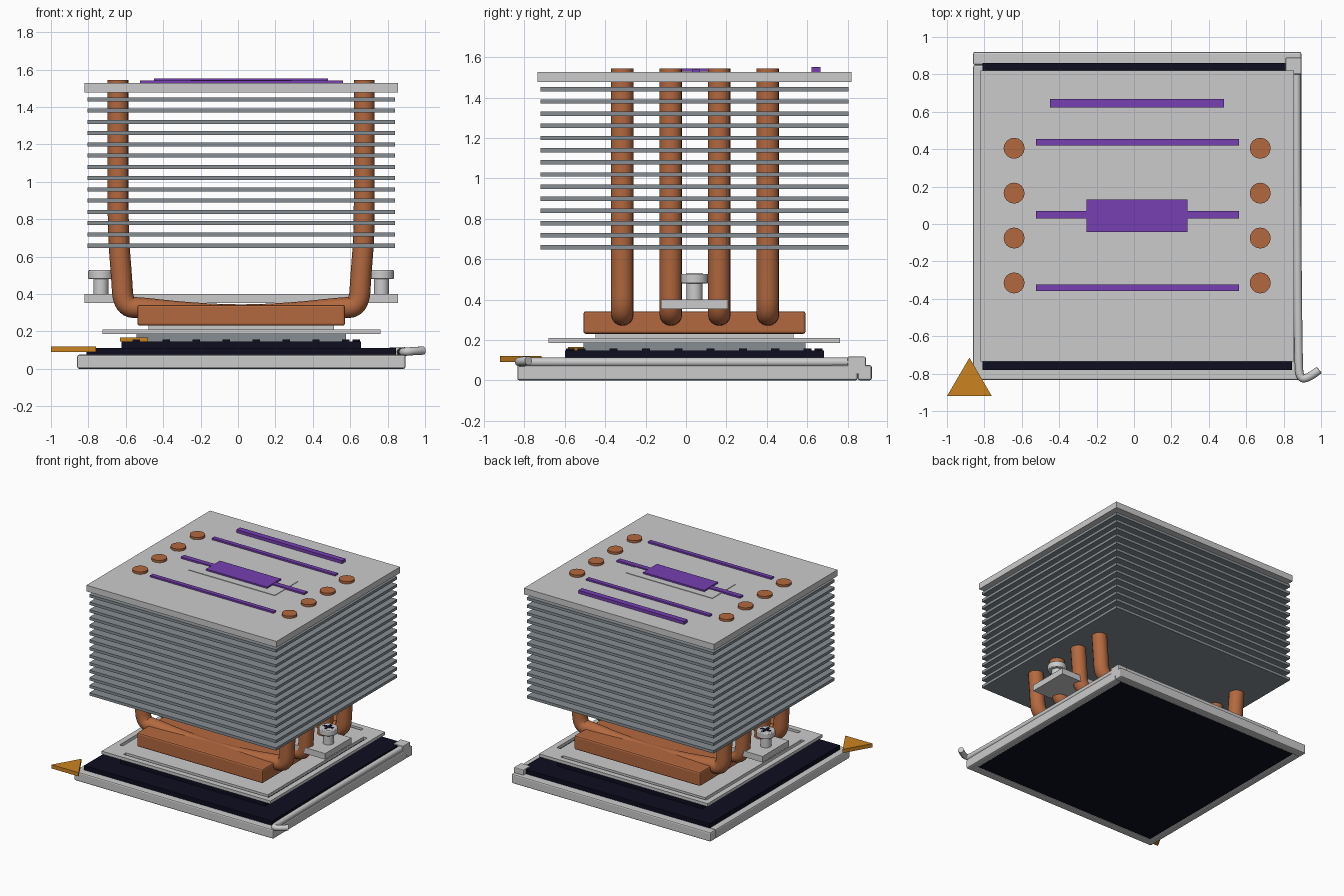
import bpy, bmesh, math

old = bpy.data.objects.get("Cube")
if old:
    bpy.data.objects.remove(old, do_unlink=True)

CX, CY = 0.017, 0.042      # centre of the cooler stack


def material(name, rgb, rough=0.5):
    m = bpy.data.materials.new(name)
    m.use_nodes = True
    m.diffuse_color = (*rgb, 1)
    bsdf = m.node_tree.nodes["Principled BSDF"]
    bsdf.inputs["Base Color"].default_value = (*rgb, 1)
    bsdf.inputs["Roughness"].default_value = rough
    return m


SILVER = material("light silver", (0.60, 0.60, 0.60))
STEEL = material("blue grey steel", (0.24, 0.27, 0.29))
COPPER = material("copper", (0.45, 0.14, 0.05))
PURPLE = material("purple", (0.18, 0.05, 0.44))
GOLD = material("gold", (0.60, 0.23, 0.015))
DARK = material("midnight black", (0.004, 0.004, 0.014))


def finish(name, bm, mat, bevel=0, smooth=False):
    mesh = bpy.data.meshes.new(name)
    bmesh.ops.recalc_face_normals(bm, faces=bm.faces)
    bm.to_mesh(mesh)
    bm.free()
    mesh.materials.append(mat)
    ob = bpy.data.objects.new(name, mesh)
    bpy.context.collection.objects.link(ob)
    if bevel:
        mod = ob.modifiers.new("soft edges", 'BEVEL')
        mod.width, mod.segments = bevel, 2
    if smooth:
        bpy.ops.object.select_all(action='DESELECT')
        ob.select_set(True)
        bpy.context.view_layer.objects.active = ob
        bpy.ops.object.shade_smooth_by_angle(angle=math.radians(40))
    return ob


def prism(name, outline, z0, z1, mat, bevel=0):
    """Extrude a flat outline from z0 up to z1."""
    bm = bmesh.new()
    face = bm.faces.new([bm.verts.new((x, y, z0)) for x, y in outline])
    up = bmesh.ops.extrude_face_region(bm, geom=[face])["geom"]
    moved = [v for v in up if isinstance(v, bmesh.types.BMVert)]
    bmesh.ops.translate(bm, verts=moved, vec=(0, 0, z1 - z0))
    return finish(name, bm, mat, bevel)


def box(name, x0, x1, y0, y1, z0, z1, mat, bevel=0):
    return prism(name, [(x0, y0), (x1, y0), (x1, y1), (x0, y1)], z0, z1, mat, bevel)


def centred(name, w, d, z0, z1, mat, bevel=0):
    return box(name, CX - w / 2, CX + w / 2, CY - d / 2, CY + d / 2, z0, z1, mat, bevel)


def cylinder(name, x, y, r, z0, z1, mat, bevel=0):
    bm = bmesh.new()
    bmesh.ops.create_cone(bm, cap_ends=True, segments=32, radius1=r, radius2=r, depth=z1 - z0)
    bmesh.ops.translate(bm, verts=bm.verts, vec=(x, y, (z0 + z1) / 2))
    return finish(name, bm, mat, bevel, smooth=True)


def tube(name, points, r, mat):
    """Round tube through the points with softened bends."""
    cu = bpy.data.curves.new(name, 'CURVE')
    cu.dimensions = '3D'
    cu.bevel_depth, cu.bevel_resolution = r, 6
    cu.use_fill_caps = True
    cu.resolution_u = 8
    sp = cu.splines.new('NURBS')
    sp.points.add(len(points) - 1)
    for p, co in zip(sp.points, points):
        p.co = (*co, 1)
    sp.order_u = 3
    sp.use_endpoint_u = True
    ob = bpy.data.objects.new(name, cu)
    cu.materials.append(mat)
    bpy.context.collection.objects.link(ob)
    return ob


# Socket frame: four rails, hinge bar and hinge block
box("frame_rail_right", -0.86, -0.80, -0.83, 0.85, 0, 0.075, SILVER, 0.01)
box("frame_rail_left", 0.835, 0.895, -0.83, 0.85, 0, 0.075, SILVER, 0.01)
box("frame_rail_front", -0.86, 0.895, -0.835, -0.77, 0, 0.075, SILVER, 0.01)
box("hinge_bar", -0.86, 0.895, 0.85, 0.92, 0, 0.075, SILVER, 0.01)
box("hinge_block", 0.81, 0.895, 0.80, 0.89, 0.03, 0.117, SILVER, 0.006)

# Locking lever along the left side with a bent handle
tube("lever", [(0.87, 0.82, 0.09), (0.87, 0.4, 0.09), (0.875, -0.3, 0.09), (0.88, -0.72, 0.09),
               (0.885, -0.83, 0.09), (0.94, -0.82, 0.095), (0.99, -0.78, 0.097)], 0.022, SILVER)

# Dark socket body, chip board and its contact studs
box("socket_body", -0.81, 0.845, -0.78, 0.86, 0.008, 0.11, DARK)
centred("chip_board", 1.28, 1.28, 0.11, 0.147, DARK)
for i in range(8):
    t = -0.56 + i * 0.16
    for s in (-1, 1):
        for px, py in ((t, s * 0.615), (s * 0.615, t)):
            box("contact_stud", CX + px - 0.02, CX + px + 0.02, CY + py - 0.02,
                CY + py + 0.02, 0.147, 0.157, DARK)

# Corner markers
prism("corner_marker", [(-1.0, -0.92), (-0.76, -0.92), (-0.88, -0.715)], 0.09, 0.12, GOLD)
prism("chip_marker", [(-0.63, -0.585), (-0.48, -0.585), (-0.555, -0.45)], 0.147, 0.166, GOLD)

# Heat spreader and load plate with slots beside its edges
centred("spreader_base", 1.12, 1.10, 0.147, 0.186, STEEL)
X0, X1, Y0, Y1 = -0.725, 0.762, -0.68, 0.762
centred("load_plate", X1 - X0 - 0.15, Y1 - Y0 - 0.15, 0.186, 0.21, SILVER)
RIM = 0.045
box("plate_rim_front", X0, X1, Y0, Y0 + RIM, 0.186, 0.21, SILVER)
box("plate_rim_back", X0, X1, Y1 - RIM, Y1, 0.186, 0.21, SILVER)
box("plate_rim_right", X0, X0 + RIM, Y0 + RIM, Y1 - RIM, 0.186, 0.21, SILVER)
box("plate_rim_left", X1 - RIM, X1, Y0 + RIM, Y1 - RIM, 0.186, 0.21, SILVER)
box("plate_bridge_front", X0 + RIM, X0 + 0.16, Y0 + RIM, Y0 + 0.16, 0.186, 0.21, SILVER)
box("plate_bridge_back", X1 - 0.16, X1 - RIM, Y1 - 0.16, Y1 - RIM, 0.186, 0.21, SILVER)
centred("spreader_top", 0.99, 0.98, 0.21, 0.232, SILVER)

# Copper contact block and four bent heat pipes
centred("contact_block", 1.11, 1.10, 0.23, 0.342, COPPER, 0.012)
for i in range(4):
    y = -0.315 + 0.24 * i
    side = [(0.658, 1.545), (0.658, 1.1), (0.658, 0.72), (0.64, 0.5), (0.63, 0.33),
            (0.52, 0.325), (0.30, 0.30)]
    path = [(CX - x, y, z) for x, z in side] + [(CX, y, 0.285)]
    path += [(CX + x, y, z) for x, z in reversed(side)]
    tube("heat_pipe", path, 0.056, COPPER)

# Mounting bar with two cross-head screws
centred("mounting_bar", 1.675, 0.33, 0.352, 0.40, SILVER)
for s in (-1, 1):
    x = CX + s * 0.75
    cylinder("screw_shaft", x, CY, 0.04, 0.39, 0.485, SILVER)
    cylinder("screw_head", x, CY, 0.068, 0.48, 0.527, SILVER, 0.006)
    for a, b in ((0.042, 0.011), (0.011, 0.042)):
        box("screw_cross", x - a, x + a, CY - b, CY + b, 0.523, 0.529, DARK)

# Fin stack and cover plate
for i in range(14):
    z = 0.647 + i * 0.0602
    centred("cooling_fin", 1.645, 1.525, z, z + 0.022, STEEL)
centred("cover_plate", 1.675, 1.555, 1.478, 1.527, SILVER)
centred("cover_inlay", 0.76, 0.29, 1.526, 1.531, SILVER)

# Purple trim on the cover
for y, h in ((0.437, 0.017), (0.05, 0.02), (-0.34, 0.017)):
    box("trim_strip", -0.525, 0.562, y - h, y + h, 1.526, 1.540, PURPLE)
box("trim_strip_back", -0.45, 0.482, 0.622, 0.667, 1.526, 1.551, PURPLE)
box("trim_centre", -0.253, 0.285, -0.042, 0.132, 1.526, 1.543, PURPLE)
